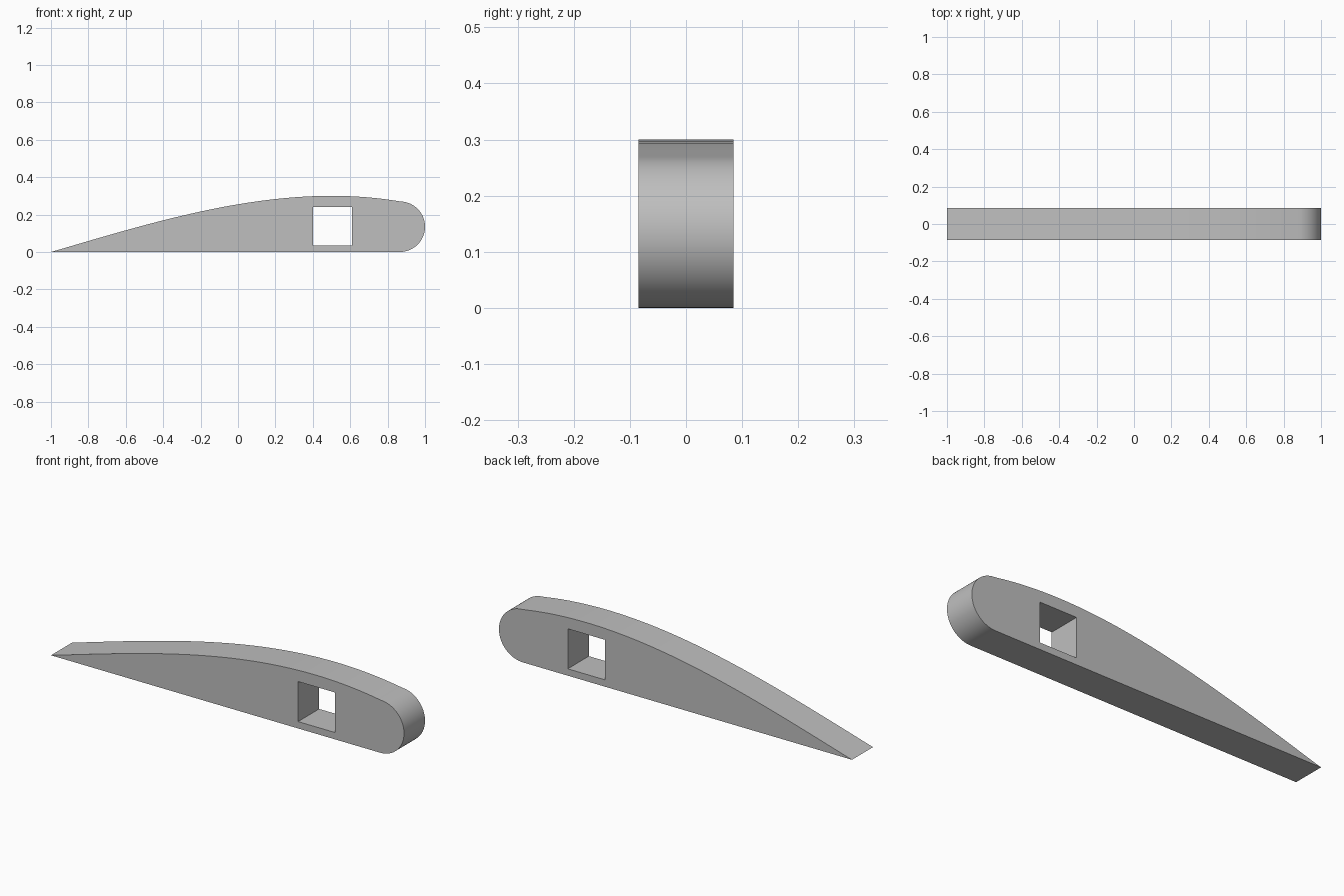
import bpy, bmesh
from math import cos, sin, radians

HALF_WIDTH = 0.085
NOSE_X, NOSE_R = 0.865, 0.135

cube = bpy.data.objects.get("Cube")
if cube:
    bpy.data.objects.remove(cube, do_unlink=True)

grey = bpy.data.materials.new("plain_grey")
grey.use_nodes = True
color = (0.52, 0.52, 0.52, 1)
grey.diffuse_color = color
grey.node_tree.nodes["Principled BSDF"].inputs["Base Color"].default_value = color


def extrude_profile(name, points):
    """Prism along y from an x-z outline."""
    bm = bmesh.new()
    face = bm.faces.new([bm.verts.new((x, -HALF_WIDTH, z)) for x, z in points])
    ext = bmesh.ops.extrude_face_region(bm, geom=[face])
    verts = [v for v in ext["geom"] if isinstance(v, bmesh.types.BMVert)]
    bmesh.ops.translate(bm, verts=verts, vec=(0, 2 * HALF_WIDTH, 0))
    bmesh.ops.recalc_face_normals(bm, faces=bm.faces)
    mesh = bpy.data.meshes.new(name)
    bm.to_mesh(mesh)
    bm.free()
    obj = bpy.data.objects.new(name, mesh)
    bpy.context.collection.objects.link(obj)
    mesh.materials.append(grey)
    return obj


def upper_height(x):
    """Cambered upper surface, highest at x = 0.5."""
    u = x - 0.5
    return 0.3 - 0.204 * u ** 2 - 0.047 * u ** 3


# Wing rib: flat bottom, round nose, curved top, sharp tail
nose = [(NOSE_X + NOSE_R * cos(radians(a)), NOSE_R + NOSE_R * sin(radians(a)))
        for a in range(-90, 81, 5)]
steps = 40
top = [(x, upper_height(x)) for x in (0.86 - 1.86 * i / steps for i in range(steps))]
rib = extrude_profile("wing_rib", [(-1, 0)] + nose + top)

# Square spar hole through the rib
cutter = extrude_profile("spar_hole_cutter",
                         [(0.4, 0.035), (0.61, 0.035), (0.61, 0.24), (0.4, 0.24)])
cutter.scale.y = 2
cutter.hide_render = True
cut = rib.modifiers.new("spar_hole", "BOOLEAN")
cut.operation = "DIFFERENCE"
cut.solver = "EXACT"
cut.object = cutter

bpy.ops.object.select_all(action="DESELECT")
rib.select_set(True)
bpy.context.view_layer.objects.active = rib
bpy.ops.object.modifier_apply(modifier=cut.name)
bpy.data.objects.remove(cutter, do_unlink=True)
bpy.ops.object.shade_smooth_by_angle(angle=radians(30))
